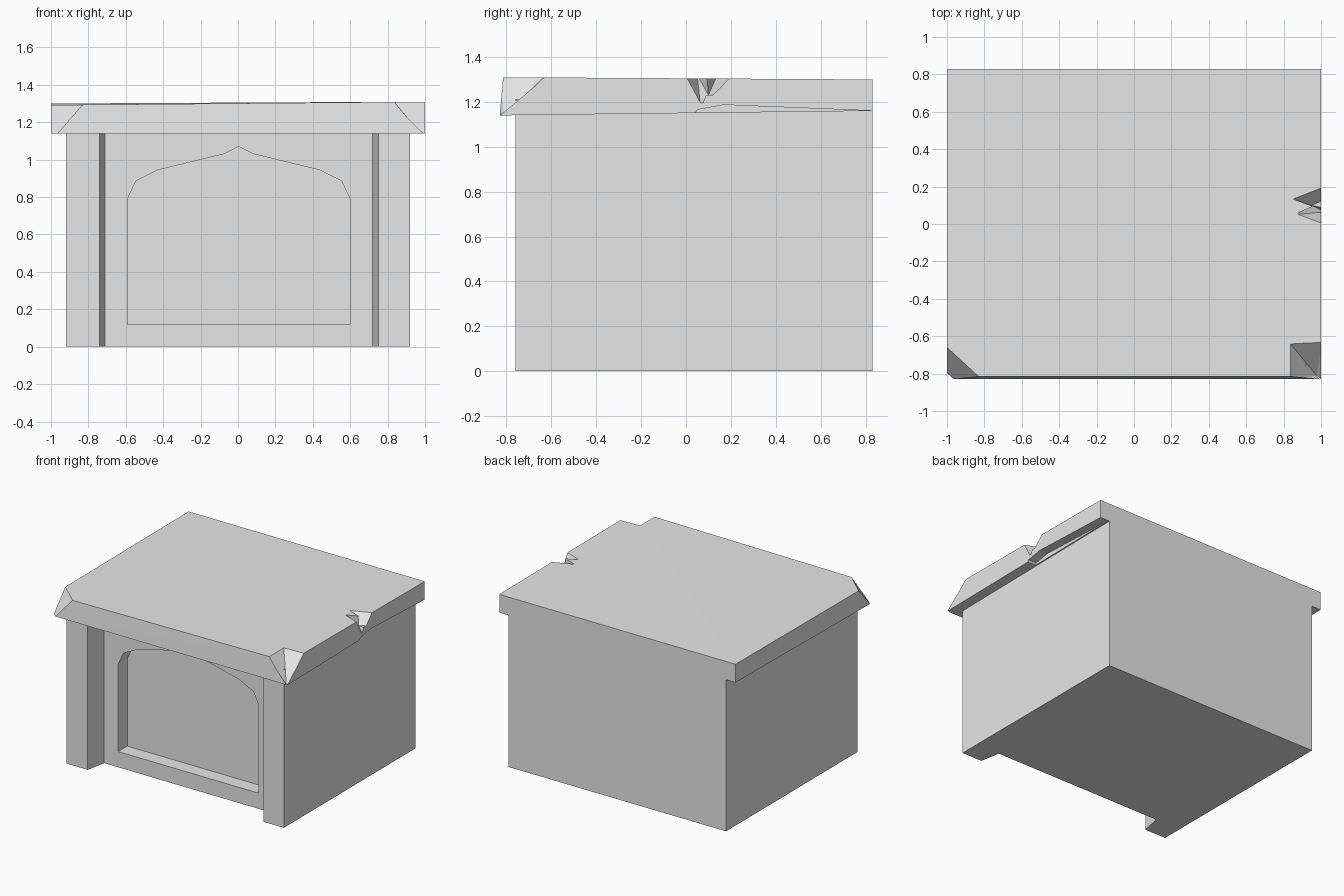
import bpy, bmesh
from mathutils import Vector

cube = bpy.data.objects.get("Cube")
if cube:
    bpy.data.objects.remove(cube, do_unlink=True)

stone = bpy.data.materials.new("pale_stone")
stone.use_nodes = True
stone.diffuse_color = (0.8, 0.8, 0.8, 1)
stone.node_tree.nodes["Principled BSDF"].inputs["Base Color"].default_value = (0.8, 0.8, 0.8, 1)


def finish(name, bm):
    bmesh.ops.recalc_face_normals(bm, faces=bm.faces)
    mesh = bpy.data.meshes.new(name)
    bm.to_mesh(mesh)
    bm.free()
    mesh.materials.append(stone)
    obj = bpy.data.objects.new(name, mesh)
    bpy.context.collection.objects.link(obj)
    return obj


def prism(name, outline, direction):
    """Extrude a flat outline of 3D points along a direction."""
    bm = bmesh.new()
    face = bm.faces.new([bm.verts.new(p) for p in outline])
    geom = bmesh.ops.extrude_face_region(bm, geom=[face])["geom"]
    verts = [g for g in geom if isinstance(g, bmesh.types.BMVert)]
    bmesh.ops.translate(bm, verts=verts, vec=direction)
    if face.is_valid and len(bm.faces) == len(outline) + 1:
        bm.faces.new([v for v in face.verts])
    return finish(name, bm)


def hull_mesh(points):
    bm = bmesh.new()
    for p in points:
        bm.verts.new(p)
    res = bmesh.ops.convex_hull(bm, input=bm.verts)
    loose = [g for g in res["geom_interior"] if isinstance(g, bmesh.types.BMVert)]
    bmesh.ops.delete(bm, geom=loose, context='VERTS')
    return bm


def carve(target, cutter):
    """Subtract the cutter from the target and discard it."""
    cutter.hide_render = True
    mod = target.modifiers.new("carve", 'BOOLEAN')
    mod.operation = 'DIFFERENCE'
    mod.solver = 'EXACT'
    mod.object = cutter
    bpy.context.view_layer.objects.active = target
    bpy.ops.object.modifier_apply(modifier=mod.name)
    bpy.data.objects.remove(cutter, do_unlink=True)


# Walls: a block whose plan steps back between two front piers
plan = [(-.92, .83), (-.92, -.76), (-.74, -.76), (-.71, -.605),
        (.72, -.605), (.75, -.76), (.92, -.76), (.92, .83)]
walls = prism("walls", [(x, y, 0) for x, y in plan], (0, 0, 1.21))

# Arched niche sunk into the front wall
half = [(.595, .12), (.595, .79), (.55, .885), (.43, .945), (.08, 1.03)]
arch = half + [(0, 1.07)] + [(-x, z) for x, z in reversed(half)]
carve(walls, prism("niche_cutter", [(x + .004, -.7, z) for x, z in arch], (0, .205, 0)))

# Roof slab with a slightly uneven top
bm = hull_mesh([(-1, -.83, 1.14), (1, -.83, 1.14), (-1, .83, 1.16), (1, .83, 1.16),
                (-1, -.815, 1.292), (1, -.815, 1.31), (-1, .83, 1.3), (1, .83, 1.3)])

# Broken corner at the front on the -x side
a, b, c = Vector((-1, -.66, 1.292)), Vector((-.83, -.817, 1.292)), Vector((-.975, -.82, 1.14))
normal = (b - a).cross(c - a)
if normal.dot(Vector((-1, -1, 0))) < 0:
    normal.negate()
cut = bmesh.ops.bisect_plane(bm, geom=bm.verts[:] + bm.edges[:] + bm.faces[:],
                             plane_co=a, plane_no=normal, clear_outer=True)
edges = [e for e in bm.edges if e.is_boundary]
bmesh.ops.holes_fill(bm, edges=edges, sides=0)
roof = finish("roof_slab", bm)

# Chips: front corner on the +x side, two splits in the side edge, worn underside
chips = {
    "corner_chip": [(.83, -.835, 1.315), (.82, -.62, 1.33), (1.01, -.61, 1.33), (.93, -.73, 1.235),
                    (.975, -.81, 1.14), (1.06, -.9, 1.35), (1.06, -.9, 1.12), (1.01, -.68, 1.27)],
    "split_front": [(.86, .05, 1.32), (1.02, -.01, 1.32), (1.02, .12, 1.32),
                    (.95, .1, 1.23), (1.02, .065, 1.18)],
    "split_back": [(.83, .14, 1.32), (1.02, .215, 1.32), (1.02, .07, 1.32),
                   (.95, .1, 1.23), (1.02, .13, 1.23), (1.02, .08, 1.23)],
    "worn_edge": [(x, y, z) for x in (.93, 1.02)
                  for y, z in ((.03, 1.13), (.05, 1.165), (.17, 1.187), (.84, 1.16), (.84, 1.13))],
}
for name, points in chips.items():
    carve(roof, finish(name, hull_mesh(points)))
